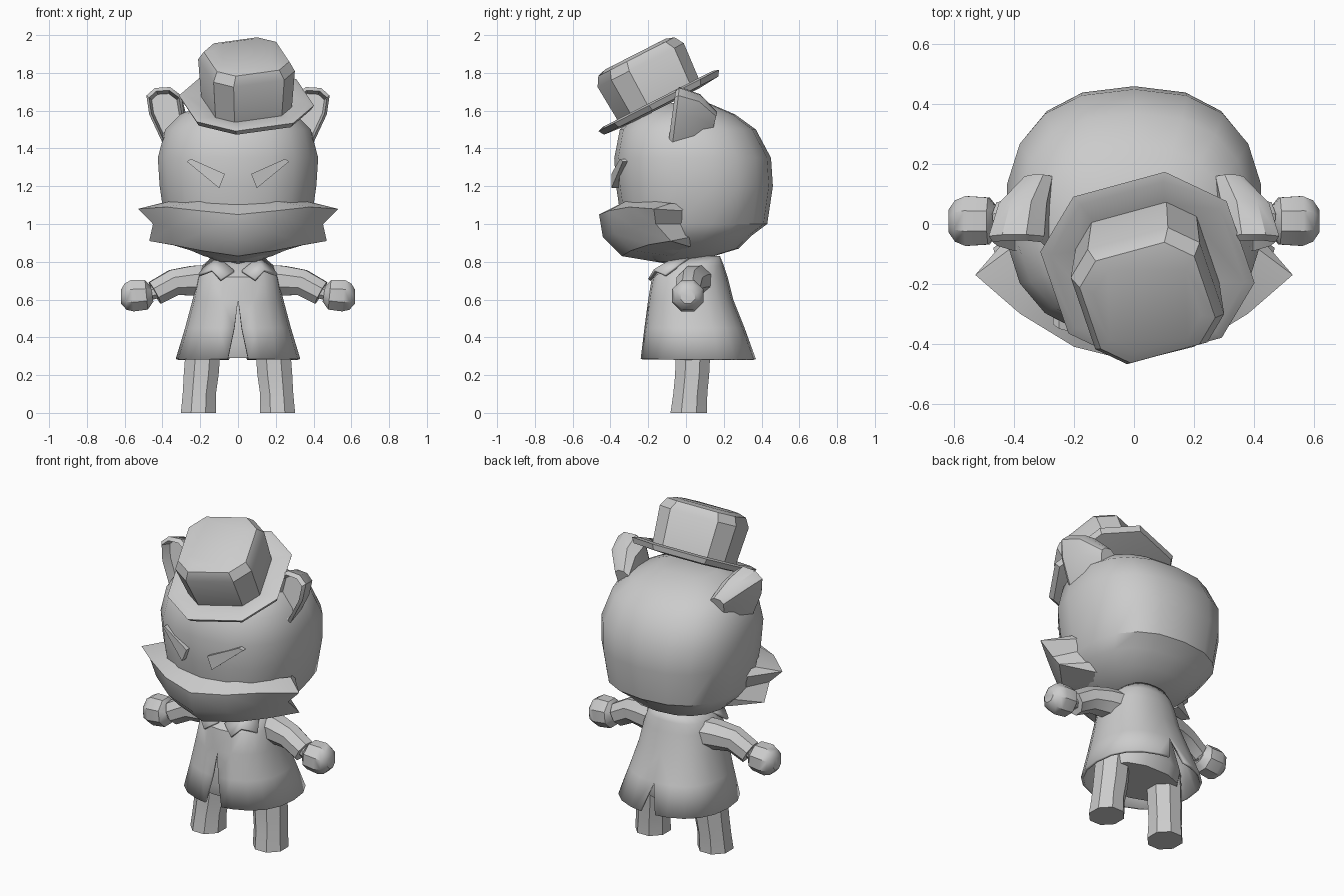
import bpy
import bmesh
from math import sin, cos, pi, radians
from mathutils import Matrix, Vector

default_cube = bpy.data.objects.get("Cube")
if default_cube:
    bpy.data.objects.remove(default_cube, do_unlink=True)

grey = bpy.data.materials.new("plain grey")
grey.use_nodes = True
grey.diffuse_color = (.6, .6, .6, 1)
grey.node_tree.nodes["Principled BSDF"].inputs["Base Color"].default_value = grey.diffuse_color


def skin(name, rows, closed=True, first_cap=True, last_cap=True, mirror=False,
         thickness=0, angle=35):
    """Join rows of points with quads; closed rows may be capped at the ends."""
    bm = bmesh.new()
    grid = [[bm.verts.new(p) for p in row] for row in rows]
    count = len(grid[0])
    for a, b in zip(grid, grid[1:]):
        for i in range(count if closed else count - 1):
            j = (i + 1) % count
            bm.faces.new((a[i], a[j], b[j], b[i]))
    if closed and first_cap:
        bm.faces.new(grid[0])
    if closed and last_cap:
        bm.faces.new(grid[-1])
    bmesh.ops.recalc_face_normals(bm, faces=bm.faces)
    mesh = bpy.data.meshes.new(name)
    bm.to_mesh(mesh)
    bm.free()
    mesh.materials.append(grey)
    obj = bpy.data.objects.new(name, mesh)
    bpy.context.collection.objects.link(obj)
    bpy.ops.object.select_all(action="DESELECT")
    obj.select_set(True)
    bpy.context.view_layer.objects.active = obj
    bpy.ops.object.shade_smooth_by_angle(angle=radians(angle))
    if mirror:
        mod = obj.modifiers.new("Mirror", "MIRROR")
        mod.use_clip = True
    if thickness:
        mod = obj.modifiers.new("Solidify", "SOLIDIFY")
        mod.thickness = thickness
    return obj


def rounded(value, power):
    return abs(value) ** (2 / power) * (1 if value >= 0 else -1)


def ring(z, half_width, front, back, centre_x=0, count=16, power=2.4):
    """Horizontal rounded ring between a front and a back y."""
    points = []
    for i in range(count):
        a = 2 * pi * (i + .5) / count
        points.append((centre_x + half_width * rounded(cos(a), power),
                       (front + back) / 2 + (back - front) / 2 * rounded(sin(a), power), z))
    return points


def tube(name, stations, count=8):
    """Mirrored tube through (x, y, z, radius) stations."""
    centres = [Vector(s[:3]) for s in stations]
    rows = []
    for i, station in enumerate(stations):
        along = centres[min(i + 1, len(centres) - 1)] - centres[max(i - 1, 0)]
        turn = along.to_track_quat("Z", "Y")
        rows.append([centres[i] + turn @ Vector((cos(a), sin(a), 0)) * station[3]
                     for a in (2 * pi * (k + .5) / count for k in range(count))])
    return skin(name, rows, mirror=True)


# Head
head_rings = [(.8, .1, -.15, .05), (.87, .28, -.28, .28), (.94, .35, -.32, .35),
              (1, .39, -.34, .43), (1.2, .42, -.37, .46), (1.35, .43, -.38, .45),
              (1.5, .39, -.35, .37), (1.58, .31, -.28, .26), (1.64, .17, -.15, .12)]
skin("head", [ring(*r, count=18) for r in head_rings])

# Muzzle with pointed cheek tufts, columns running from the centre outwards
muzzle = [
    [(0, -.34, 1.11), (0, -.46, 1.05), (0, -.44, .93), (0, -.34, .83), (0, -.1, .79)],
    [(.2, -.32, 1.12), (.2, -.41, 1.07), (.2, -.38, .95), (.2, -.29, .86), (.18, -.07, .83)],
    [(.36, -.17, 1.12), (.38, -.3, 1.09), (.36, -.27, .98), (.35, -.2, .89), (.25, -.03, .86)],
    [(.41, -.08, 1.11), (.53, -.17, 1.08), (.45, -.16, 1), (.47, -.08, .91), (.3, .02, .88)],
    [(.38, 0, 1.1), (.4, -.02, 1.07), (.38, -.02, 1), (.33, .02, .93), (.2, .05, .88)]]
skin("muzzle", muzzle, closed=False, mirror=True)

# Slanted eyes
eye = [(.07, -.395, 1.265), (.25, -.35, 1.345), (.27, -.335, 1.33), (.1, -.395, 1.19)]
skin("eyes", [eye, [(x, y + .06, z) for x, y, z in eye]], mirror=True)

# Cupped ears
ear_outline = [(.28, 1.56), (.3, 1.68), (.36, 1.725), (.44, 1.72), (.485, 1.68),
               (.47, 1.58), (.4, 1.43)]
ear_rows = []
for scale, y, drop in [(.5, .15, .07), (.86, .06, .02), (1, -.05, 0), (.86, -.07, 0), (.72, -.01, 0)]:
    ear_rows.append([(.385 + (x - .385) * scale - drop, y + (z - 1.6) * .12,
                      1.6 + (z - 1.6) * scale - drop) for x, z in ear_outline])
skin("ears", ear_rows, mirror=True)

# Tilted hat
hat_frame = (Matrix.Translation((.045, -.14, 1.645)) @ Matrix.Rotation(radians(27), 4, "X")
             @ Matrix.Rotation(radians(17), 4, "Z"))


def hat_ring(height, side, corner):
    a, b = side, corner
    outline = [(a, -b), (a, b), (b, a), (-b, a), (-a, b), (-a, -b), (-b, -a), (b, -a)]
    return [hat_frame @ Vector((x, y, height)) for x, y in outline]


skin("hat_brim", [hat_ring(*r) for r in
                  [(-.03, .2, .1), (-.02, .31, .15), (.01, .325, .16), (.02, .295, .145), (0, .2, .12)]])
skin("hat_crown", [hat_ring(*r) for r in
                   [(-.02, .21, .13), (.22, .225, .14), (.27, .2, .12), (.285, .16, .09)]])

# Coat: one half with front and back slits, mirrored
coat_rings = [(.285, .33, -.24, .37, .055, .05), (.45, .28, -.22, .31, .02, 0),
              (.6, .24, -.2, .25, 0, 0), (.72, .215, -.18, .22, 0, 0),
              (.78, .19, -.11, .2, 0, 0), (.83, .13, -.02, .18, 0, 0)]
coat_rows = []
steps = 10
for z, width, front, back, front_gap, back_gap in coat_rings:
    row = []
    for i in range(steps + 1):
        a = pi * i / steps - pi / 2
        x = width * rounded(cos(a), 2.3)
        if i == 0:
            x = front_gap
        elif i == steps:
            x = back_gap
        row.append((x, (front + back) / 2 + (back - front) / 2 * rounded(sin(a), 2.3), z))
    coat_rows.append(row)
skin("coat", coat_rows, closed=False, mirror=True, thickness=.015)

# Body under the coat and neck
skin("body", [ring(*r, count=12) for r in
              [(.29, .24, -.14, .2), (.36, .25, -.16, .22), (.6, .19, -.13, .17),
               (.78, .12, -.05, .14), (.88, .1, -.04, .13)]])

# Collar flaps
collar = [[(.14, .02, .83), (.21, -.11, .735)], [(.1, -.07, .82), (.14, -.17, .76)],
          [(.02, -.16, .755), (.09, -.2, .71)]]
skin("collar_flaps", collar, closed=False, mirror=True, thickness=.015)

# Sleeves, wrists and hands
tube("sleeves", [(.12, .06, .7, .09), (.24, .04, .7, .085), (.34, .02, .69, .075),
                 (.44, .01, .635, .07)])
tube("wrists", [(.4, .01, .65, .04), (.48, .01, .63, .04)])
tube("hands", [(.455, .01, .63, .045), (.485, .01, .625, .085), (.56, .01, .62, .09),
               (.595, .01, .615, .075), (.62, .01, .615, .04)])

# Legs
skin("legs", [ring(*r, count=8, power=2) for r in
              [(0, .1, -.09, .12, .21), (.1, .095, -.075, .12, .205),
               (.2, .1, -.065, .13, .195), (.4, .1, -.06, .14, .18)]], mirror=True)
